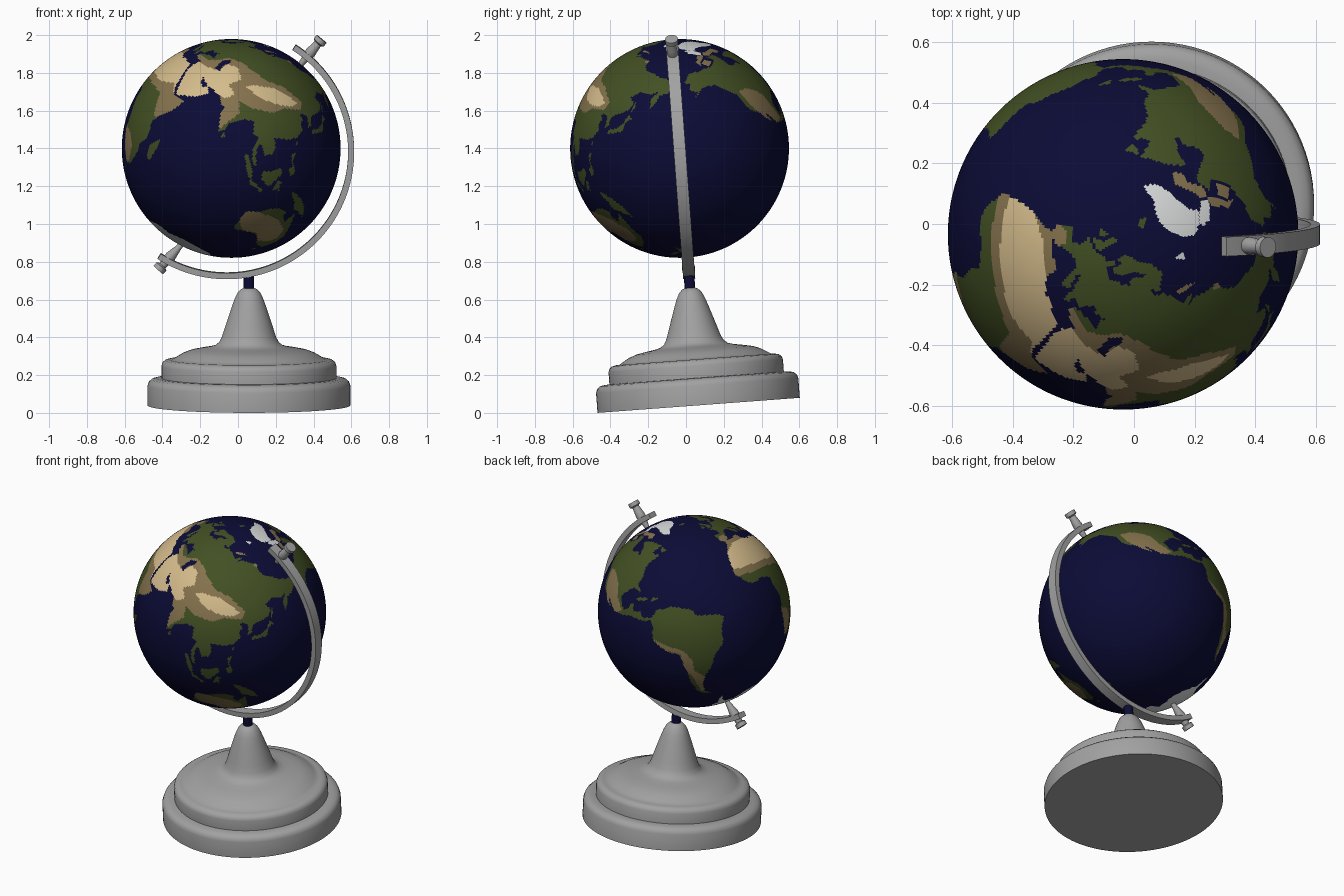
import bpy, bmesh, math
from mathutils import Matrix, Vector


def material(name, r, g, b):
    m = bpy.data.materials.new(name)
    m.diffuse_color = (r, g, b, 1)
    return m


OCEAN = material("ocean_navy", .0035, .0035, .038)
GREEN = material("land_green", .055, .080, .017)
DARK = material("dry_brown", .235, .170, .075)
LIGHT = material("desert_sand", .66, .50, .26)
WHITE = material("ice_white", .70, .72, .72)
METAL = material("metal_grey", .36, .36, .36)

# the whole model leans slightly towards the front
LEAN = Matrix.Translation((.058, .067, .040)) @ Matrix.Rotation(math.radians(4.25), 4, 'X')


def finish(bm, name, mat, matrix, angle=35):
    bmesh.ops.recalc_face_normals(bm, faces=bm.faces)
    me = bpy.data.meshes.new(name)
    bm.to_mesh(me)
    bm.free()
    ob = bpy.data.objects.new(name, me)
    bpy.context.collection.objects.link(ob)
    me.materials.append(mat)
    ob.matrix_world = matrix
    bpy.ops.object.select_all(action='DESELECT')
    ob.select_set(True)
    bpy.context.view_layer.objects.active = ob
    bpy.ops.object.shade_smooth_by_angle(angle=math.radians(angle))
    return ob


def lathe(name, profile, mat, matrix, seg=64):
    bm = bmesh.new()
    rings = [[bm.verts.new((r * math.cos(2 * math.pi * i / seg), r * math.sin(2 * math.pi * i / seg), h))
              for i in range(seg)] for r, h in profile]
    for a, b in zip(rings, rings[1:]):
        for i in range(seg):
            j = (i + 1) % seg
            bm.faces.new((a[i], a[j], b[j], b[i]))
    bm.faces.new(rings[0])
    bm.faces.new(rings[-1])
    return finish(bm, name, mat, matrix)


# stepped base with bell-shaped neck
lathe("base", [(.537, 0), (.537, .105), (.530, .125), (.515, .138), (.490, .144), (.463, .145),
               (.463, .210), (.457, .228), (.443, .239), (.420, .244), (.405, .244),
               (.385, .256), (.350, .277), (.310, .292), (.260, .302), (.210, .310), (.178, .319),
               (.158, .335), (.144, .362), (.130, .405), (.112, .460), (.092, .520), (.076, .565),
               (.060, .598), (.042, .617), (.020, .626), (.002, .628)], METAL, LEAN, 96)
lathe("post", [(.028, .60), (.028, .70)], OCEAN, LEAN, 32)

# half-circle arm with a rectangular section
bm = bmesh.new()
N, rows = 96, []
for i in range(N + 1):
    a = math.radians(57.2 + (-122.8 - 57.2) * i / N)
    rows.append([bm.verts.new((-.118 + r * math.cos(a), y, 1.347 + r * math.sin(a)))
                 for r, y in ((.643, -.032), (.675, -.032), (.675, .032), (.643, .032))])
for a, b in zip(rows, rows[1:]):
    for k in range(4):
        bm.faces.new((a[k], a[(k + 1) % 4], b[(k + 1) % 4], b[k]))
bm.faces.new(rows[0])
bm.faces.new(rows[-1])
finish(bm, "arm", METAL, LEAN)

# pivot pins with flanged knobs
for name, x, h, deg in (("top_pin", .334, 1.883, 39.5), ("bottom_pin", -.426, .778, 222)):
    lathe(name, [(.012, -.115), (.018, -.07), (.029, -.015), (.026, .01), (.021, .048), (.034, .055), (.034, .08)],
          METAL, LEAN @ Matrix.Translation((x, 0, h)) @ Matrix.Rotation(math.radians(deg), 4, 'Y'), 32)

# painted map: one cell per degree, filled by scanning simple outlines (lon, lat)
grid = [[0] * 360 for _ in range(180)]


def paint(color, pts, land_only=False):
    for row in range(180):
        lat = row - 89.5
        xs = sorted(x0 + (lat - y0) * (x1 - x0) / (y1 - y0)
                    for (x0, y0), (x1, y1) in zip(pts, pts[1:] + pts[:1]) if (y0 <= lat) != (y1 <= lat))
        for a, b in zip(xs[::2], xs[1::2]):
            for c in range(math.ceil(a + 179.5), math.floor(b + 179.5) + 1):
                if grid[row][c % 360] or not land_only:
                    grid[row][c % 360] = color


# europe and asia minor
paint(1, [(-9, 37), (-9, 43), (-2, 43.5), (-1, 46), (-5, 48.5), (2, 51), (5, 53.5), (8, 54), (8, 57), (10.5, 57.5),
          (10.5, 54.5), (14, 54), (19, 54.5), (21, 57), (24, 57.5), (24, 59.3), (30, 60), (23, 60), (21.5, 62),
          (25, 65), (22, 65.7), (17.5, 62), (18.5, 60), (16.5, 57), (14, 55.5), (12.5, 56.5), (11, 59), (7, 58),
          (5, 61), (10, 64), (15, 68.5), (21, 70), (28, 71), (41, 67.5), (40, 66), (34, 66.5), (37, 64.5), (44, 66),
          (44, 68.5), (55, 68.5), (55, 36), (36, 36.5), (30, 36.5), (27, 37), (26.5, 40), (35, 42), (41.5, 41.5),
          (37, 45), (39, 47), (34, 46), (33.5, 44.8), (30, 46.5), (28, 43), (28, 41), (23, 40.5), (24, 38),
          (22, 36.7), (19.5, 41), (13, 45.5), (13, 43.5), (18.5, 40), (16, 38), (12, 42), (9, 44.3), (3, 43),
          (0, 39), (-2, 36.8), (-5.5, 36)])
# northern asia
paint(1, [(50, 38), (50, 68.5), (67, 69), (67, 72), (71, 73), (73, 68), (74, 72), (81, 73.5), (104, 77.5), (113, 74),
          (128, 72), (140, 72.5), (160, 70), (178, 69), (190, 66), (180, 63), (170, 60), (163, 59), (162, 56),
          (157, 51), (156, 57), (163, 61.5), (155, 59.3), (142, 59), (135, 54.5), (141, 52), (140, 48), (131, 43),
          (127.5, 40), (129, 36), (126.5, 34.5), (125, 39), (121, 40.5), (118, 39), (118, 38)])
# southern asia
paint(1, [(40, 39.5), (118, 39.5), (118, 38), (122, 37), (119.5, 35), (122, 31), (119, 25.5), (114, 22.5), (110, 21),
          (106, 20), (109, 15), (109, 11.5), (105, 9), (102, 13), (99.5, 12.5), (101, 7), (104, 2), (101, 3),
          (98.5, 8), (98, 16), (94.5, 16), (91.5, 22.5), (87, 21), (80, 15), (80, 11), (77.5, 8), (73, 17),
          (72.5, 21), (70, 21), (67, 25), (57, 26), (51, 28), (48.5, 30), (51, 25), (54, 24), (56.5, 26),
          (59.5, 22.5), (55, 17.5), (45, 13), (43, 13), (39, 21), (35, 28), (34.5, 31.5), (36, 36.5)])
# africa
paint(1, [(-6, 35.5), (10, 37), (11, 34), (15, 32), (20, 31), (20, 32.5), (25, 31.5), (32, 31), (34, 27.5), (37, 21),
          (39, 15.5), (43, 11.5), (51, 12), (48, 5), (42, -1), (39, -6), (40.5, -15), (35, -20), (35, -24),
          (32.5, -28), (28, -33), (20, -34.8), (18, -32), (15, -26), (12, -17), (13.5, -10), (9, -1), (9.5, 4),
          (5, 5), (1, 6), (-8, 4.5), (-13, 8.5), (-17, 14), (-16, 20), (-13, 27), (-9.5, 30.5)])
# north america
paint(1, [(-168, 66), (-156, 71), (-128, 70), (-115, 68), (-96, 68), (-94, 72), (-85, 69.5), (-82, 68), (-87, 64.5),
          (-94, 60), (-92, 57), (-82, 55), (-82, 52.5), (-79, 51.5), (-79, 54.5), (-77, 57), (-78, 62.3), (-70, 61),
          (-65, 59), (-62, 57), (-56, 52.5), (-66, 50), (-65, 48), (-60, 46), (-66, 44), (-70, 43), (-74, 40.5),
          (-76, 35.5), (-81, 31.5), (-80, 26), (-82, 28), (-84, 30), (-90, 29.5), (-97, 28), (-97.5, 22),
          (-95, 18.5), (-91, 18.7), (-90, 21), (-87, 21), (-88.5, 16), (-83.5, 15), (-83.5, 11), (-79.5, 9.5),
          (-77.5, 8.5), (-80, 7.5), (-85.5, 10.5), (-92, 14.5), (-97, 16), (-105.5, 20), (-109, 25.5), (-113, 31),
          (-110, 23.5), (-115, 29), (-117, 33), (-121, 35), (-124, 40), (-124, 47.5), (-130, 54), (-135, 58.5),
          (-146, 60.5), (-152, 59.5), (-164, 55), (-157, 58.5), (-165, 61), (-161, 64.5)])
# south america
paint(1, [(-77.5, 8.5), (-72, 12), (-62, 10.5), (-52, 5), (-50, 0), (-40, -3), (-35, -6), (-39, -13), (-41, -22),
          (-48, -26), (-54, -34), (-57.5, -36), (-62, -39), (-65, -42), (-67.5, -46), (-69, -51), (-65.5, -55),
          (-72, -53), (-75, -48), (-73.5, -38), (-71, -30), (-70, -18), (-76, -14), (-81, -5), (-80, 0), (-77.5, 4)])
# australia and tasmania
paint(1, [(114, -22), (122, -18), (126, -14), (130, -12), (136.5, -12), (136, -15), (140.5, -17.5), (142.5, -11),
          (145.5, -15), (149, -20.5), (153, -26), (152.5, -32), (150, -37.5), (144, -38.5), (139.5, -36.5),
          (136, -34), (131, -31.5), (124, -33), (118, -35), (115, -34)])
paint(1, [(145, -41), (148, -41), (147, -43.5)])
# islands of the indian and pacific oceans
paint(1, [(44, -17), (49.5, -12), (50, -16), (47, -25), (44, -24)])
paint(1, [(95, 5.5), (98, 4.5), (104, -2), (106, -6), (102, -4)])
paint(1, [(105, -6), (114, -7), (114, -8.7), (106, -7.7)])
paint(1, [(109, 1.5), (113, 3.5), (117, 7), (119, 5), (116, -4), (110, -3)])
paint(1, [(119, -5), (119.5, 1), (125, 1.5), (121, 0), (123, -4.5), (121, -3)])
paint(1, [(131, -1), (138, -1.7), (147, -6), (150.5, -10.5), (143, -9), (138, -8.3), (137, -5), (133, -4)])
paint(1, [(120, 16), (121, 18.5), (122, 18), (122, 14), (126, 9), (125, 6), (122, 8), (123, 11)])
paint(1, [(130, 31.5), (130, 34), (136, 36), (140, 41), (141, 45.5), (145, 43.5), (141, 41), (141, 36), (136, 34)])
paint(1, [(142, 46), (142, 54), (144, 50)])
paint(1, [(173, -35), (178.5, -38), (175, -41.5), (174, -39)])
paint(1, [(172.5, -40.5), (174, -42), (170, -46.5), (166.5, -46)])
paint(1, [(80, 9.5), (82, 7), (80.5, 6)])
paint(1, [(120, 23), (121.5, 25.5), (121, 22)])
# islands of the atlantic
paint(1, [(-5, 50), (-3, 54), (-6, 57), (-4, 58.7), (-2, 57), (1.5, 52.5), (1, 51)])
paint(1, [(-10, 52), (-8, 55), (-6, 54), (-6.5, 52)])
paint(1, [(-24, 65.5), (-16, 66.5), (-14, 65), (-19, 63.4)])
paint(1, [(-85, 22), (-82, 23.2), (-75, 20.8), (-77, 19.8)])
paint(1, [(-74, 18.3), (-73, 20), (-68.5, 18.7), (-71, 17.8)])
paint(1, [(-59, 47.6), (-56, 51.5), (-53, 47)])
# arctic islands
paint(2, [(-89, 73.5), (-80, 73.7), (-68, 69.5), (-62, 66.5), (-66, 62.5), (-73, 65), (-73, 68), (-88, 71)])
paint(2, [(-117, 69), (-118, 73), (-105, 73.5), (-102, 69)])
paint(2, [(-125, 72), (-123, 76), (-95, 77), (-90, 74.5), (-115, 74.5)])
paint(2, [(52, 71), (57, 74.5), (68, 77), (57, 71)])
paint(4, [(-92, 77), (-90, 81.5), (-70, 83), (-62, 82), (-77, 77), (-80, 74.7), (-90, 75)])
paint(4, [(11, 79.5), (25, 80), (17, 76.7)])
# greenland and antarctica
paint(4, [(-73, 78), (-60, 82), (-32, 83.5), (-18, 80), (-20, 74), (-25, 70.5), (-40, 65), (-43, 60), (-50, 62),
          (-53.5, 67), (-54, 71), (-60, 76)])
paint(4, [(-180, -78), (-160, -78), (-150, -76), (-110, -74), (-75, -73), (-67, -68), (-57, -63.5), (-62, -70),
          (-62, -75), (-40, -78), (-25, -75), (-10, -71), (30, -69), (55, -66.5), (70, -69), (90, -66.5),
          (135, -66), (160, -70), (170, -72), (165, -78), (180, -78), (180, -90), (-180, -90)])

# dry belts, painted on land only
paint(2, [(-18, 12), (15, 10.5), (32, 9), (38, -3), (48, -3), (60, 12), (66, 24), (71, 20), (74, 10), (77, 8),
          (79, 15), (82, 22), (78, 28), (88, 28.5), (100, 32), (104, 37), (118, 42), (118, 47), (100, 50),
          (85, 48), (60, 50), (48, 48), (44, 42), (38, 38.5), (27, 39), (26, 36), (10, 37.5), (-10, 36)], True)
paint(2, [(11, -16), (22, -18), (27, -24), (25, -32), (18, -34.5), (14, -27)], True)
paint(2, [(-98, 19), (-101, 28), (-101, 36), (-105, 42), (-112, 47), (-120, 48), (-120, 40), (-117, 30),
          (-110, 22), (-104, 19)], True)
paint(2, [(-81, -4), (-76, -9), (-66, -17), (-64, -25), (-66, -32), (-62, -39), (-66, -50), (-72, -50),
          (-70, -38), (-71, -28), (-69, -18), (-78, -12)], True)
paint(2, [(-10, 36), (-7, 41), (-1, 41.5), (0, 36)], True)
paint(2, [(113, -21), (122, -19), (134, -17.5), (146, -22), (149, -28), (146, -33), (138, -35), (131, -31),
          (122, -33.5), (114, -29)], True)
paint(2, [(95, 74.5), (104, 78), (112, 75)], True)
# sand deserts
paint(3, [(-18, 17), (0, 15.5), (25, 14), (36, 17), (43, 11.5), (52, 13), (60, 20), (62, 25), (70, 25), (73, 30),
          (66, 33), (70, 40), (62, 45), (53, 44), (53, 37), (44, 35), (36, 35.5), (34, 31.5), (10, 33.5),
          (-2, 33), (-13, 28)], True)
paint(3, [(75, 37), (90, 36), (102, 38), (110, 41), (114, 45), (104, 46), (92, 45.5), (80, 41)], True)
# inland seas
paint(0, [(47, 44), (51, 47), (53, 45), (52, 41), (54, 37), (49.5, 37.5)])

# globe: north pole tilted 30 degrees to the right, prime meridian to the left
bpy.ops.mesh.primitive_uv_sphere_add(segments=360, ring_count=180, radius=.579)
globe = bpy.context.object
globe.name = "globe"
for m in (OCEAN, GREEN, DARK, LIGHT, WHITE):
    globe.data.materials.append(m)
for p in globe.data.polygons:
    c = p.center.normalized()
    row = min(179, int(math.degrees(math.asin(max(-1, min(1, c.z)))) + 90))
    col = int(math.degrees(math.atan2(c.y, c.x)) + 180) % 360
    p.material_index = grid[row][col]
    p.use_smooth = True
s, k = math.sin(math.radians(30)), math.cos(math.radians(30))
axes = Matrix(((-k, 0, s, 0), (0, -1, 0, 0), (s, 0, k, 0), (0, 0, 0, 1)))
globe.matrix_world = LEAN @ Matrix.Translation((-.094, 0, 1.364)) @ axes
